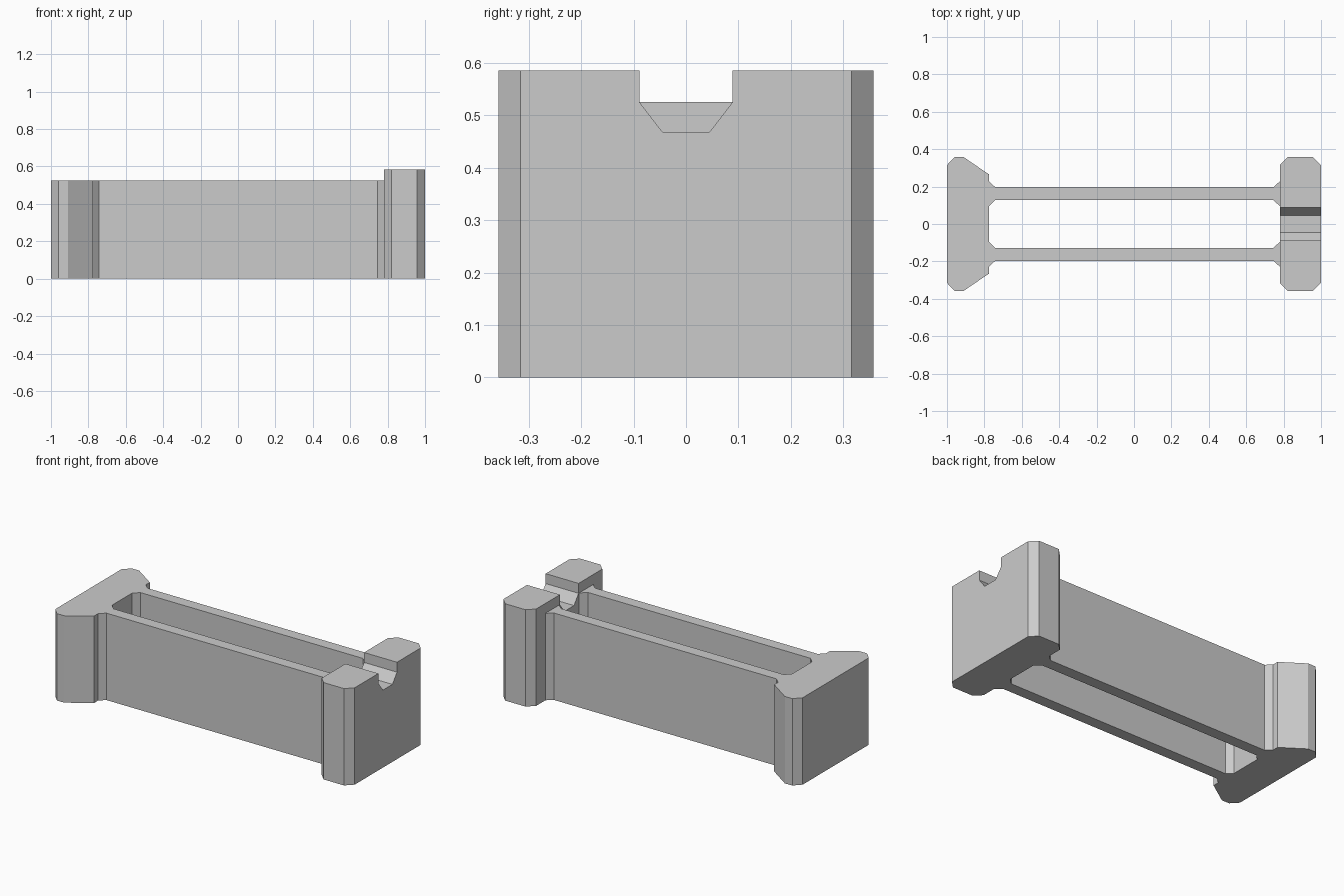
import bpy
import bmesh
from mathutils import Vector

cube = bpy.data.objects.get("Cube")
if cube:
    bpy.data.objects.remove(cube, do_unlink=True)

# Single plain grey
GREY = (0.6, 0.6, 0.6, 1)
grey = bpy.data.materials.new("plain_grey")
grey.use_nodes = True
grey.diffuse_color = GREY
grey.node_tree.nodes["Principled BSDF"].inputs["Base Color"].default_value = GREY

BODY_H, HEAD_H = 0.525, 0.585
HALF_W = 0.357


def prism(name, points, direction, chamfer=0):
    """Extrude a flat outline; optionally chamfer its outer upright corners."""
    bm = bmesh.new()
    face = bm.faces.new([bm.verts.new(p) for p in points])
    grown = bmesh.ops.extrude_face_region(bm, geom=[face])["geom"]
    moved = [g for g in grown if isinstance(g, bmesh.types.BMVert)]
    bmesh.ops.translate(bm, verts=moved, vec=Vector(direction))
    if chamfer:
        corners = [e for e in bm.edges
                   if all(abs(abs(v.co.y) - HALF_W) < 1e-4 for v in e.verts)
                   and abs(e.verts[0].co.x - e.verts[1].co.x) < 1e-4
                   and abs(e.verts[0].co.z - e.verts[1].co.z) > 0.1]
        bmesh.ops.bevel(bm, geom=corners, offset=chamfer, segments=1, affect='EDGES')
    bmesh.ops.recalc_face_normals(bm, faces=bm.faces)
    mesh = bpy.data.meshes.new(name)
    bm.to_mesh(mesh)
    bm.free()
    mesh.materials.append(grey)
    obj = bpy.data.objects.new(name, mesh)
    bpy.context.collection.objects.link(obj)
    return obj


def mirrored(half):
    """Complete a y-symmetric outline from its positive half."""
    return half + [(a, -b, *rest) for a, b, *rest in reversed(half)]


# Tapered end block
taper = [(-1, 0.315, 0), (-0.96, HALF_W, 0), (-0.91, HALF_W, 0),
         (-0.775, 0.265, 0), (-0.775, 0.08, 0)]
prism("tapered_end", mirrored(taper), (0, 0, BODY_H))

# Notched end block: side profile with the groove, then chamfered corners
groove = [(0.78, HALF_W, 0), (0.78, HALF_W, HEAD_H), (0.78, 0.089, HEAD_H),
          (0.78, 0.089, BODY_H), (0.78, 0.045, 0.468)]
prism("notched_end", mirrored(groove), (0.22, 0, 0), chamfer=0.042)

# Two side rails, flared where they meet the end blocks
rail = [(-0.775, 0.228), (-0.742, 0.197), (0.745, 0.197), (0.78, 0.228),
        (0.78, 0.095), (0.745, 0.128), (-0.742, 0.128), (-0.775, 0.095)]
for side, name in ((1, "back_rail"), (-1, "front_rail")):
    prism(name, [(x, side * y, 0) for x, y in rail], (0, 0, BODY_H))
